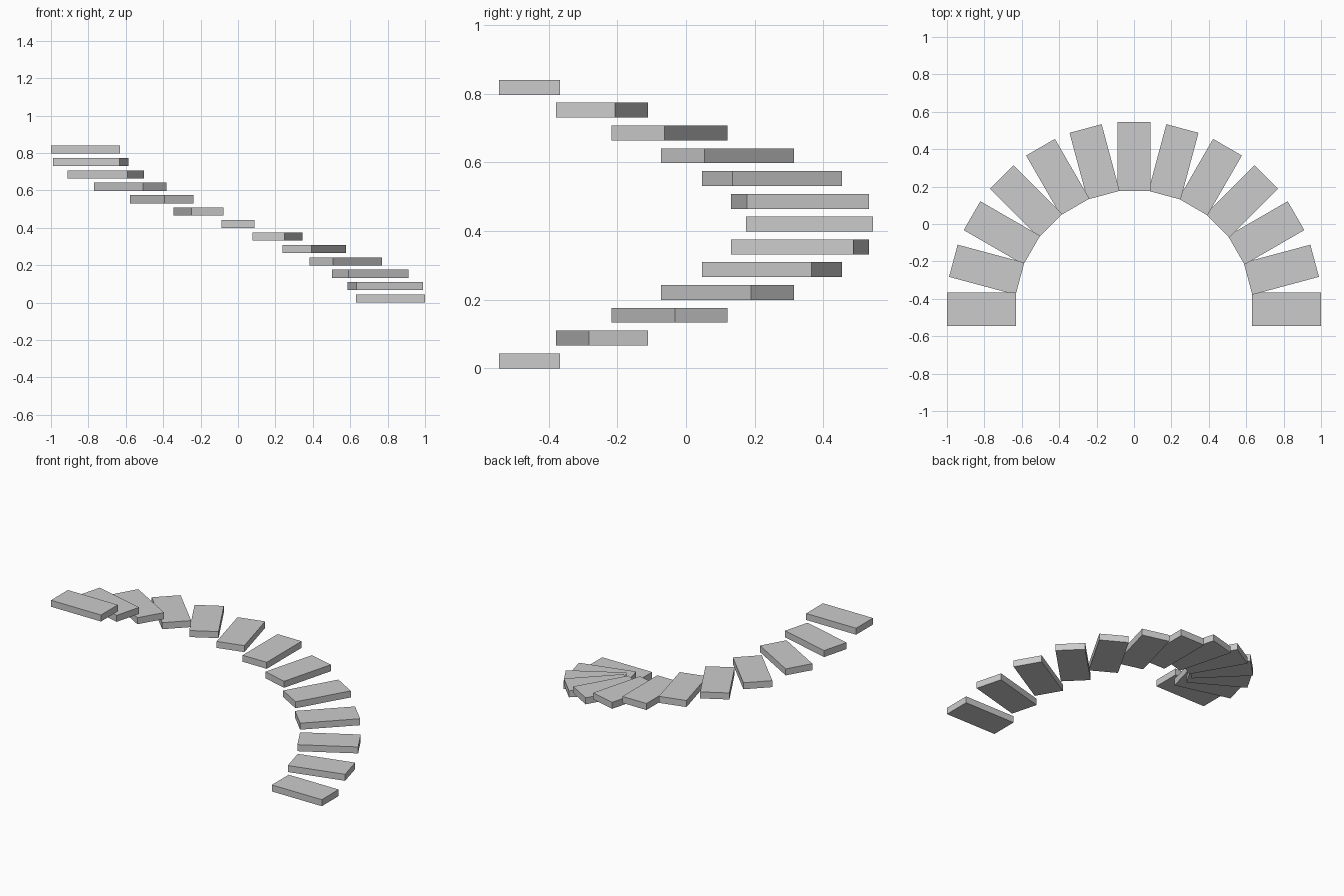
import bpy
from math import radians, cos, sin

if "Cube" in bpy.data.objects:
    bpy.data.objects.remove(bpy.data.objects["Cube"])

STEPS = 13
TURN = radians(15)       # angle between neighbouring treads
RISE = 0.0664
THICK = 0.0435
WIDTH = 0.178            # tread depth along the walking direction
INNER, OUTER = 0.631, 1.0
CENTRE_Y = -0.4555       # axis of the spiral


def tread(i):
    """One flat rectangular slab, turned around the spiral axis."""
    a = i * TURN
    mid = (INNER + OUTER) / 2
    bpy.ops.mesh.primitive_cube_add(
        size=1,
        location=(mid * cos(a), CENTRE_Y + mid * sin(a), i * RISE + THICK / 2),
        rotation=(0, 0, a))
    ob = bpy.context.object
    ob.name = f"stair_tread_{i + 1:02d}"
    ob.scale = (OUTER - INNER, WIDTH, THICK)


# Half-turn of floating treads, lowest at +x, highest at -x
for i in range(STEPS):
    tread(i)
